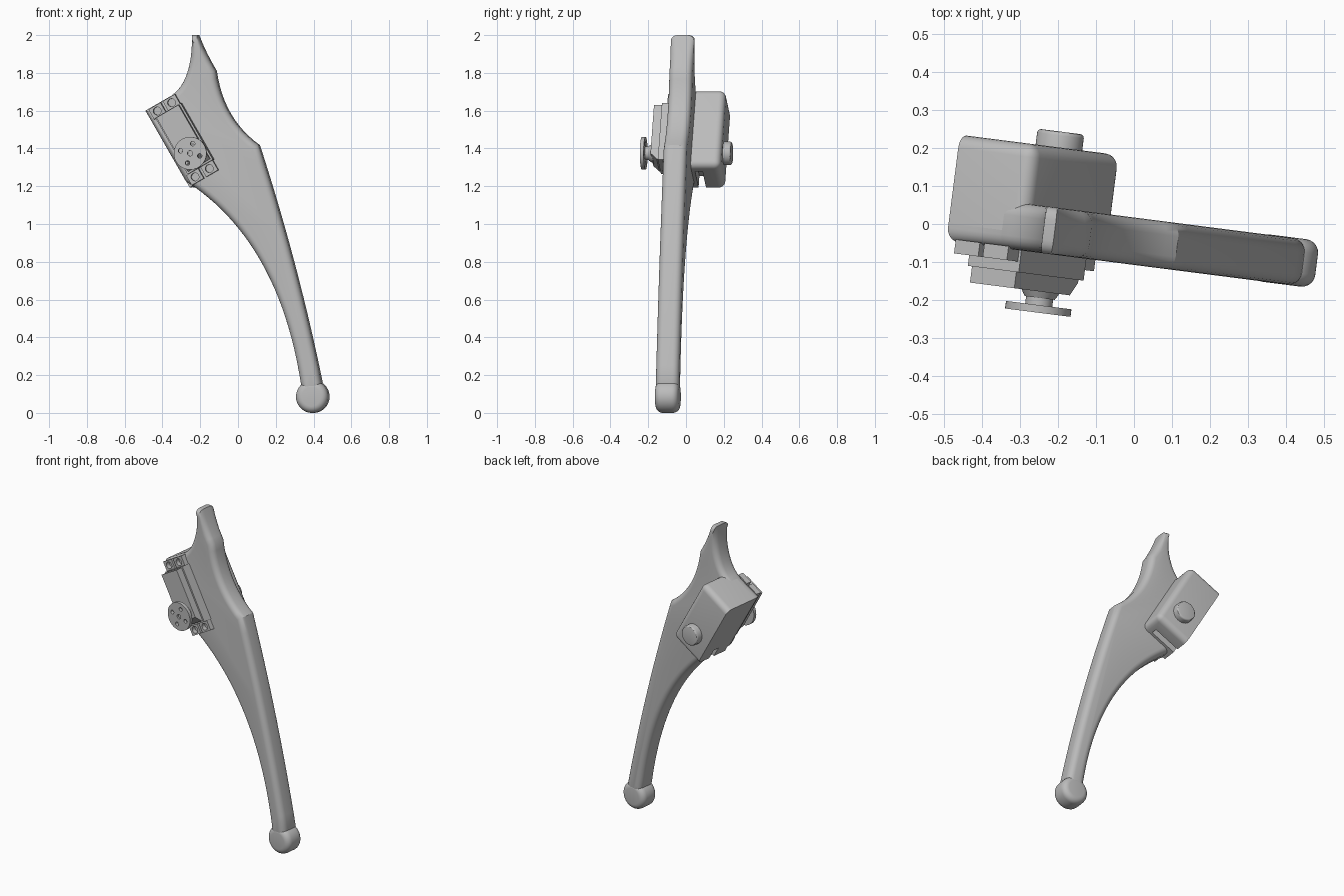
import bpy, bmesh, math
from mathutils import Matrix, Vector

cube = bpy.data.objects.get("Cube")
if cube:
    bpy.data.objects.remove(cube)

grey = bpy.data.materials.new("plain_grey")
grey.use_nodes = True
grey.diffuse_color = (0.5, 0.5, 0.5, 1)
grey.node_tree.nodes["Principled BSDF"].inputs["Base Color"].default_value = (0.5, 0.5, 0.5, 1)

# Leg frame (x, depth, z) and motor frame (across, depth, up along the motor)
LEG = Matrix.Rotation(math.radians(-7.3), 4, 'Z')
MOTOR = LEG @ Matrix.Translation((-0.485, 0, 1.6)) @ Matrix.Rotation(math.radians(-30), 4, 'Y')
parts = []


def finish(name, bm, frame):
    bmesh.ops.recalc_face_normals(bm, faces=bm.faces)
    mesh = bpy.data.meshes.new(name)
    bm.to_mesh(mesh)
    bm.free()
    mesh.materials.append(grey)
    ob = bpy.data.objects.new(name, mesh)
    bpy.context.collection.objects.link(ob)
    ob.matrix_world = frame
    parts.append(ob)
    return ob


def add_box(bm, lo, hi):
    lo, hi = Vector(lo), Vector(hi)
    m = Matrix.Translation((lo + hi) / 2) @ Matrix.Diagonal((*(hi - lo), 1))
    return bmesh.ops.create_cube(bm, size=1, matrix=m)["verts"]


def add_rod(bm, x, z, y0, y1, r0, r1=None, seg=32):
    """Cylinder or cone along the depth axis."""
    m = Matrix.Translation((x, (y0 + y1) / 2, z)) @ Matrix.Rotation(math.pi / 2, 4, 'X')
    # after the turn, the first radius sits at the larger depth
    bmesh.ops.create_cone(bm, cap_ends=True, segments=seg, radius1=r0 if r1 is None else r1,
                          radius2=r0, depth=y1 - y0, matrix=m)


def bevel(bm, edges, offset, segments=4):
    bmesh.ops.bevel(bm, geom=list(edges), offset=offset, segments=segments,
                    profile=0.5, affect='EDGES', clamp_overlap=True)


def rim(bm):
    return [e for e in bm.edges if e.calc_face_angle(0) > 1]


def cut(ob, bm):
    """Subtract a temporary solid and bake the result."""
    cutter = finish("cutter", bm, ob.matrix_world)
    parts.remove(cutter)
    cutter.hide_render = True
    mod = ob.modifiers.new("cut", 'BOOLEAN')
    mod.operation = 'DIFFERENCE'
    mod.solver = 'EXACT'
    mod.object = cutter
    bpy.context.view_layer.update()
    dg = bpy.context.evaluated_depsgraph_get()
    mesh = bpy.data.meshes.new_from_object(ob.evaluated_get(dg))
    ob.modifiers.clear()
    ob.data = mesh
    bpy.data.objects.remove(cutter)


# Leg outline: start, control, end and steps of each curved run
RUNS = [
    ((-0.205, 2.0), (-0.165, 1.9), (-0.11, 1.81), 6),
    ((-0.11, 1.81), (-0.075, 1.555), (0.12, 1.417), 12),
    ((0.12, 1.417), (0.325, 0.79), (0.455, 0.16), 14),
    ((0.44, 0.1), (0.4, 0.09), (0.36, 0.1), 2),
    ((0.345, 0.155), (0.227, 0.91), (-0.27, 1.228), 24),
    ((-0.485, 1.6), (-0.415, 1.64), (-0.345, 1.68), 2),
    ((-0.34, 1.685), (-0.236, 1.757), (-0.235, 2.0), 12),
]
outline = []
for a, c, b, n in RUNS:
    a, c, b = Vector(a), Vector(c), Vector(b)
    for i in range(n + 1):
        t = i / n
        p = a * (1 - t) ** 2 + c * 2 * t * (1 - t) + b * t * t
        if not outline or (p - outline[-1]).length > 0.004:
            outline.append(p)


def inset(i, d):
    """Move an outline point inwards, less sideways near the thin tip."""
    p, q = outline[i], outline[(i + 1) % len(outline)]
    e0, e1 = (p - outline[i - 1]).normalized(), (q - p).normalized()
    e = (e0 + e1).normalized()
    side = min(1, max(0.15, (2.02 - p.y) / 0.15))
    return p.x + e.y * d * side, p.y - e.x * d


HALF, MID, ROUND = 0.062, -0.045, 0.035
bm = bmesh.new()
layers = []
for sign in (-1, 1):
    for k in range(6):
        t = math.pi / 2 * (k if sign > 0 else 5 - k) / 5
        y = MID + sign * (HALF - ROUND + ROUND * math.sin(t))
        ring = []
        for i in range(len(outline)):
            x, z = inset(i, ROUND * (1 - math.cos(t)))
            ring.append(bm.verts.new((x, y, z)))
        layers.append(ring)
for r0, r1 in zip(layers, layers[1:]):
    for i in range(len(outline)):
        bm.faces.new((r0[i - 1], r0[i], r1[i], r1[i - 1]))
bm.faces.new(layers[0])
bm.faces.new(layers[-1])
finish("leg", bm, LEG)

# Rounded foot
bm = bmesh.new()
add_rod(bm, 0.405, 0.086, MID - 0.063, MID + 0.063, 0.086, seg=48)
bevel(bm, rim(bm), 0.035, 5)
finish("foot", bm, LEG)

# Motor housing on the back, rounded except along its outer side and the leg
bm = bmesh.new()
add_box(bm, (0, -0.06, -0.47), (0.23, 0.175, 0))
bevel(bm, [e for e in bm.edges
           if not all(v.co.x < 0.001 for v in e.verts)
           and not all(v.co.y < 0 for v in e.verts)], 0.035, 5)
housing = finish("motor_housing", bm, MOTOR)
bm = bmesh.new()
add_box(bm, (-0.05, 0.035, -0.55), (0.17, 0.075, -0.4))
cut(housing, bm)

# Pivot knob behind the output shaft
C, SHAFT = 0.115, -0.327
bm = bmesh.new()
add_rod(bm, C, SHAFT, 0.16, 0.217, 0.062, seg=40)
bevel(bm, [e for e in rim(bm) if all(v.co.y > 0.2 for v in e.verts)], 0.01, 3)
finish("pivot_knob", bm, MOTOR)

# Motor body with a narrower chamfered cap
bm = bmesh.new()
add_box(bm, (C - 0.078, -0.165, -0.41), (C + 0.078, -0.09, -0.065))
finish("motor_body", bm, MOTOR)
bm = bmesh.new()
add_box(bm, (C - 0.068, -0.208, -0.4), (C + 0.068, -0.16, -0.07))
bevel(bm, [e for e in bm.edges if all(v.co.y < -0.2 and v.co.z < -0.3 for v in e.verts)], 0.035, 1)
finish("motor_cap", bm, MOTOR)

# Mounting tabs, each with two drilled lugs
for name, z in (("upper_tab", -0.037), ("lower_tab", -0.44)):
    bm, holes = bmesh.new(), bmesh.new()
    for s in (-1, 1):
        x = C - 0.01 + s * 0.044
        add_box(bm, (x - 0.037, -0.137, z - 0.03), (x + 0.037, -0.1, z + 0.03))
        add_rod(holes, x, z, -0.2, -0.112, 0.021, seg=20)
    tab = finish(name, bm, MOTOR)
    cut(tab, holes)

# Output shaft and drilled horn disc
bm = bmesh.new()
add_rod(bm, C, SHAFT, -0.225, -0.2, 0.04, 0.055)
add_rod(bm, C, SHAFT, -0.247, -0.2, 0.036)
finish("output_shaft", bm, MOTOR)
bm, holes = bmesh.new(), bmesh.new()
add_rod(bm, C, SHAFT, -0.264, -0.244, 0.087, seg=48)
add_rod(holes, C, SHAFT, -0.3, -0.254, 0.014, seg=16)
for k in range(4):
    a = k * math.pi / 2 + math.radians(45)
    add_rod(holes, C + 0.053 * math.cos(a), SHAFT + 0.053 * math.sin(a), -0.3, -0.23, 0.012, seg=16)
horn = finish("horn_disc", bm, MOTOR)
cut(horn, holes)

# Smooth shading with sharp edges kept
bpy.ops.object.select_all(action='DESELECT')
for ob in parts:
    ob.select_set(True)
bpy.context.view_layer.objects.active = parts[0]
bpy.ops.object.shade_smooth_by_angle(angle=math.radians(30))
